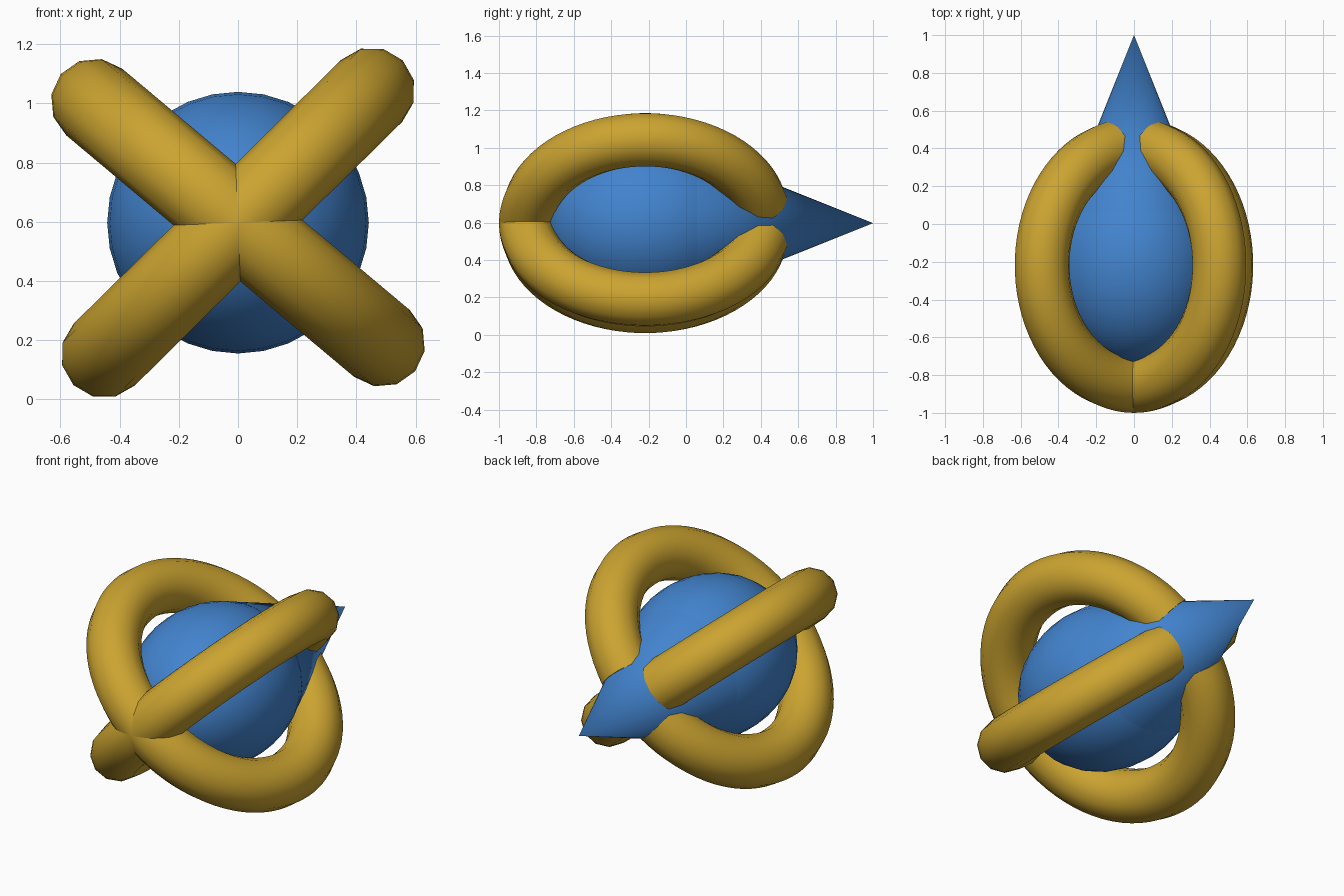
import bpy, bmesh
from math import radians, pi
from mathutils import Matrix

if "Cube" in bpy.data.objects:
    bpy.data.objects.remove(bpy.data.objects["Cube"])

CENTRE = (0, -0.218, 0.597)


def material(name, color):
    m = bpy.data.materials.new(name)
    m.diffuse_color = color
    m.use_nodes = True
    m.node_tree.nodes["Principled BSDF"].inputs["Base Color"].default_value = m.diffuse_color
    return m


blue = material("blue", (0.055, 0.23, 0.62, 1))
gold = material("gold", (0.60, 0.37, 0.03, 1))


def finish(name, mat):
    ob = bpy.context.object
    ob.name = name
    ob.data.materials.append(mat)
    bpy.ops.object.shade_smooth_by_angle(angle=radians(40))


# Rounded core, slightly stretched front to back
bpy.ops.mesh.primitive_uv_sphere_add(segments=32, ring_count=16, radius=0.442,
                                     location=CENTRE, rotation=(pi / 2, 0, 0))
bpy.context.object.scale = (1, 1, 1.2)
finish("core", blue)

# Pointed tail cone
bpy.ops.mesh.primitive_cone_add(vertices=32, radius1=0.376, radius2=0, depth=0.94,
                                location=(0, 0.53, 0.597), rotation=(-pi / 2, 0, 0))
finish("tail_cone", blue)


# Curved arm: a 12-sided section swept from the front pole round to the back
def arm(name, tilt):
    bm = bmesh.new()
    bmesh.ops.create_circle(bm, segments=12, radius=0.147,
                            matrix=Matrix.Translation((0, -0.635, 0)))
    bmesh.ops.spin(bm, geom=bm.verts[:] + bm.edges[:], cent=(0, 0, 0), axis=(1, 0, 0),
                   angle=-radians(166), steps=36, use_duplicate=False)
    bmesh.ops.holes_fill(bm, edges=[e for e in bm.edges if e.is_boundary], sides=0)
    bmesh.ops.recalc_face_normals(bm, faces=bm.faces[:])
    mesh = bpy.data.meshes.new(name)
    bm.to_mesh(mesh)
    bm.free()
    ob = bpy.data.objects.new(name, mesh)
    bpy.context.collection.objects.link(ob)
    ob.location = CENTRE
    ob.rotation_euler = (0, radians(tilt), 0)
    bpy.ops.object.select_all(action='DESELECT')
    ob.select_set(True)
    bpy.context.view_layer.objects.active = ob
    finish(name, gold)


for name, tilt in (("arm_upper_right", 45.4), ("arm_lower_right", 130),
                   ("arm_lower_left", 225.4), ("arm_upper_left", 310)):
    arm(name, tilt)
